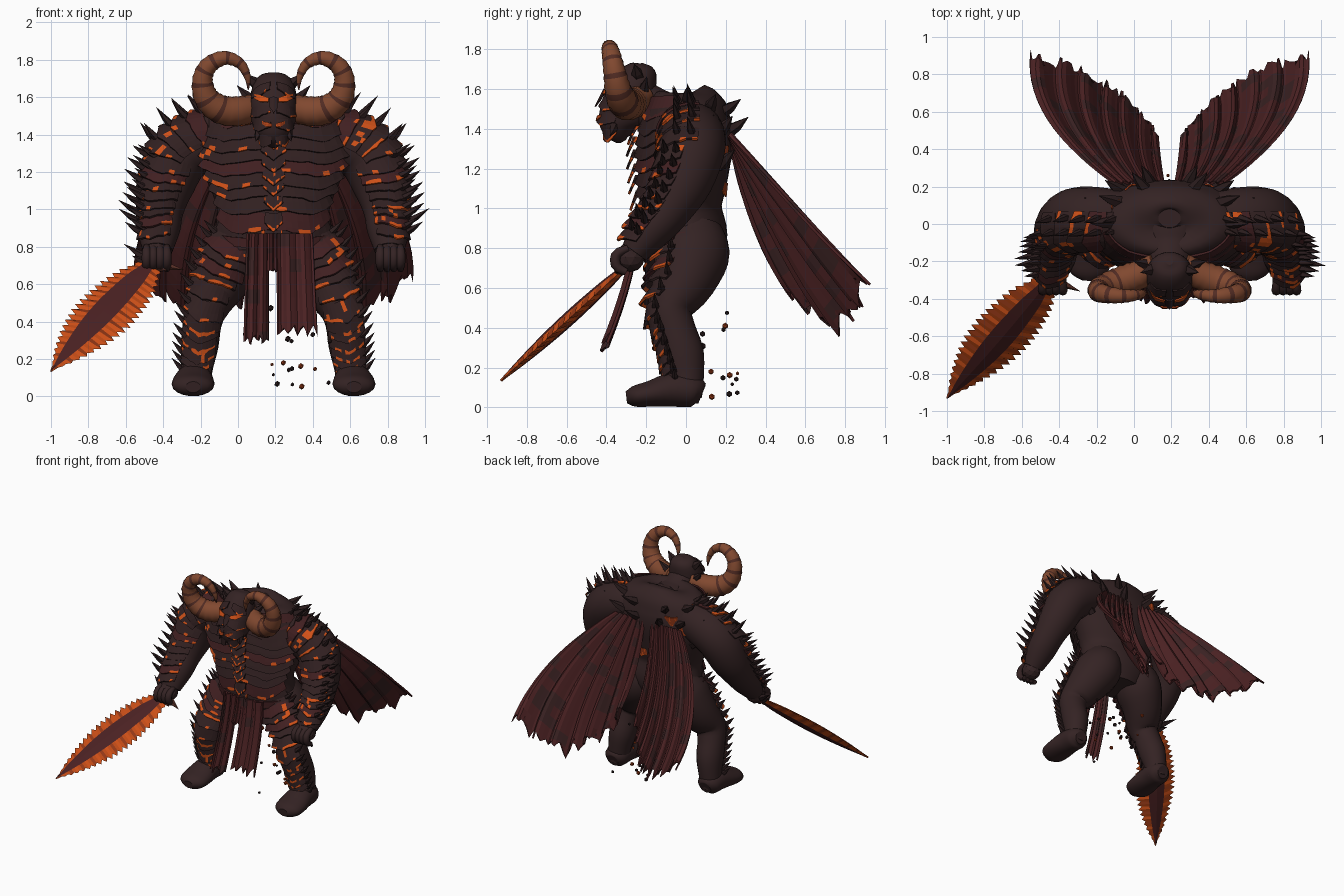
import bpy, bmesh, math, random
from mathutils import Vector, Matrix

rng = random.Random(4)
if "Cube" in bpy.data.objects:
    bpy.data.objects.remove(bpy.data.objects["Cube"])

COLOURS = {
    "hide": (.034, .0165, .017), "armour": (.031, .0145, .015), "spike_black": (.024, .012, .0125),
    "maroon": (.052, .014, .015), "cloth_red": (.07, .0155, .0165), "cloth_dark": (.043, .016, .0165),
    "horn_tan": (.22, .066, .029), "horn_brown": (.085, .025, .017),
    "lava": (.62, .08, .009), "lava_dark": (.30, .04, .008)}
MATS, IDX = [], {}
for key, rgb in COLOURS.items():
    m = bpy.data.materials.new(key)
    m.use_nodes = True
    m.diffuse_color = (*rgb, 1)
    m.node_tree.nodes["Principled BSDF"].inputs["Base Color"].default_value = (*rgb, 1)
    IDX[key] = len(MATS)
    MATS.append(m)

C = .19  # body centre line


def finish(bm, name, thick=0):
    if not thick:
        bmesh.ops.recalc_face_normals(bm, faces=bm.faces)
    me = bpy.data.meshes.new(name)
    bm.to_mesh(me)
    bm.free()
    for m in MATS:
        me.materials.append(m)
    ob = bpy.data.objects.new(name, me)
    bpy.context.collection.objects.link(ob)
    if thick:
        mod = ob.modifiers.new("thickness", "SOLIDIFY")
        mod.thickness, mod.offset = thick, 0


def side_path(s, pts):
    return [(C + s * p[0], *p[1:]) for p in pts]


def spline(pts, t):
    x = min(max(t, 0), 1) * (len(pts) - 1)
    i = min(int(x), len(pts) - 2)
    f = x - i
    q = [pts[min(max(i + k, 0), len(pts) - 1)] for k in (-1, 0, 1, 2)]
    return [b + .5 * f * (c - a + f * (2*a - 5*b + 4*c - d + f * (3*(b - c) + d - a))) for a, b, c, d in zip(*q)]


def frame(pts, t, ref):
    x, y, z, *r = spline(pts, t)
    T = (Vector(spline(pts, t + .01)[:3]) - Vector(spline(pts, t - .01)[:3])).normalized()
    U = (ref - T * ref.dot(T)).normalized()
    return Vector((x, y, z)), U, T.cross(U), T, max(r[0], .002), max(r[-1], .002)


def skin(bm, rings, mat, smooth=True):
    vs = [[bm.verts.new(c) for c in ring] for ring in rings]
    n = len(vs[0])
    for i in range(len(vs) - 1):
        for j in range(n):
            k = (j + 1) % n
            f = bm.faces.new((vs[i][j], vs[i][k], vs[i+1][k], vs[i+1][j]))
            f.smooth = smooth
            f.material_index = IDX[mat(i, j) if callable(mat) else mat]
    for cap in (vs[0], vs[-1]):
        bm.faces.new(cap).material_index = IDX[mat(0, 0) if callable(mat) else mat]


def tube(bm, pts, mat, ref, n=20, sides=18, ridge=0):
    rings = []
    for i in range(n + 1):
        p, U, V, T, a, b = frame(pts, i / n, ref)
        g = 1 + ridge * (i % 2)
        rings.append([p + U * a * g * math.cos(w) + V * b * g * math.sin(w)
                      for w in (math.tau * j / sides for j in range(sides))])
    skin(bm, rings, mat)


def spike(bm, p, d, length, r, mat="spike_black"):
    d = Vector(d).normalized()
    bend = Vector((0, 0, length * .12))
    side = d.orthogonal().normalized()
    up = d.cross(side)
    skin(bm, [[p + d * length * t + bend * t * t + (side * math.cos(w) + up * math.sin(w)) * r * k
               for w in (math.tau * j / 5 for j in range(5))]
              for t, k in ((-.2, 1), (.4, .7), (1, .03))], mat, False)


def plate(bm, pts, t, ref, phi, span, h, mat, flare=.13, lift=1.0, dip=.6, skew=0, glow=.2):
    """Curved armour plate wrapped round a path; its thin, uneven lower rim may glow."""
    p, U, V, T, a, b = frame(pts, t, ref)
    grid, cols = [], 12
    for v in (0, .5, .82, 1):
        row = []
        for j in range(cols + 1):
            u = 2 * j / cols - 1
            w = math.radians(phi + u * span)
            d = U * a * math.cos(w) + V * b * math.sin(w)
            rag = rng.uniform(-.06, .06) if v else 0
            row.append(bm.verts.new(p + d * (lift + flare * v - .06 * abs(u)) +
                                    T * h * (v - .5 + rag + dip * (1 - abs(u)) * v + skew * u)))
        grid.append(row)
    hot = False
    for i in range(3):
        for j in range(cols):
            f = bm.faces.new((grid[i][j], grid[i][j+1], grid[i+1][j+1], grid[i+1][j]))
            hot = rng.random() < ((.6 if hot else glow) if i == 2 else glow * .15)
            f.material_index = IDX["lava" if hot else mat]


def surface_point(pts, t, ref, phi):
    p, U, V, T, a, b = frame(pts, t, ref)
    w = math.radians(phi)
    d = U * a * math.cos(w) + V * b * math.sin(w)
    return p + d, d.normalized()


X, F, Y = Vector((1, 0, 0)), Vector((0, -1, 0)), Vector((0, 1, 0))

# Torso with chest plates, sternum scales, back patches and back spikes
torso = [(C, .03, 1.585, .06, .05), (C, .03, 1.565, .27, .17), (C, .01, 1.46, .39, .22), (C, 0, 1.32, .42, .235),
         (C, -.01, 1.16, .36, .22), (C, -.02, 1.0, .30, .20), (C, .01, .84, .31, .20), (C, .02, .70, .20, .14)]
bm = bmesh.new()
tube(bm, torso, "hide", X, 28, 32)
finish(bm, "torso")
bm = bmesh.new()
for k in range(10):
    t = .25 + k * .06
    for s in (-1, 1):
        plate(bm, torso, t, X, 90 - s * 36, 36, .085, "maroon" if k % 4 == 0 else "armour", skew=s * .25, glow=.1)
    plate(bm, torso, t, X, 90, 8, .05, "armour", lift=1.12, dip=1, glow=.5)
finish(bm, "chest_plates", .012)
bm = bmesh.new()
for t, phi in ((.3, 240), (.44, 300), (.38, 225), (.6, 282), (.2, 205), (.55, 235)):
    plate(bm, torso, t, X, phi, 8, .045, "lava_dark", flare=0, lift=1.035, glow=.7)
finish(bm, "back_cracks", .008)
bm = bmesh.new()
for t, offs in ((.2, (25, 60, 95)), (.34, (15, 40, 62)), (.5, (35, 60))):
    for off in offs:
        for s in (-1, 1):
            p, d = surface_point(torso, t, X, 270 + s * off)
            spike(bm, p, d + Vector((0, 0, .6)), .11, .036)
finish(bm, "back_spikes")

# Arms, shoulder plates, outer spikes and fists
ARM = [(.20, .03, 1.40, .14, .13), (.36, .03, 1.37, .165, .16), (.50, .03, 1.29, .165, .165),
       (.57, -.01, 1.14, .145, .15), (.605, -.09, 1.0, .12, .125), (.615, -.18, .89, .105, .115),
       (.62, -.26, .78, .07, .08)]
for s, label in ((1, "left"), (-1, "right")):
    arm = side_path(s, ARM)
    bm = bmesh.new()
    tube(bm, arm, "hide", F, 24, 20)
    fist = Vector((C + s * .625, -.28, .755))
    bmesh.ops.create_icosphere(bm, subdivisions=2, radius=.075, matrix=Matrix.Translation(fist))
    for k in range(4):
        dx = (k - 1.5) * .036
        tube(bm, [(fist.x + dx, -.29, .80, .018), (fist.x + dx, -.35, .77, .025), (fist.x + dx, -.35, .71, .025),
                  (fist.x + dx, -.30, .68, .018)], "hide", X, 8, 8)
    finish(bm, label + "_arm")
    plates, spikes = bmesh.new(), bmesh.new()
    for k in range(13):
        t = .08 + k * .067
        off = 46 if t < .4 else 22
        plate(plates, arm, t, F, -s * off, 56, .085, "maroon" if k % 5 == 1 else "armour", flare=.15, glow=.2)
        for extra in (18, 44):
            p, d = surface_point(arm, t, F, -s * (off + extra))
            spike(spikes, p, (s * (1 - .5 * (t < .4)), -.15, .5), rng.uniform(.09, .13), .024)
    finish(plates, label + "_arm_plates", .012)
    finish(spikes, label + "_arm_spikes")

# Legs, feet, shin plates and outer spikes
LEG = [(.15, .03, .90, .14, .15), (.20, .03, .78, .18, .19), (.28, -.01, .64, .16, .16), (.35, -.08, .50, .125, .115),
       (.38, -.06, .40, .105, .105), (.395, -.02, .27, .10, .11), (.41, .0, .15, .085, .09), (.42, .0, .05, .08, .08)]
FOOT = [(.42, .08, .065, .05, .05), (.42, .04, .08, .09, .08), (.425, -.06, .09, .10, .088),
        (.43, -.18, .068, .115, .066), (.43, -.26, .055, .10, .053), (.43, -.30, .05, .04, .03)]
for s, label in ((1, "left"), (-1, "right")):
    leg = side_path(s, LEG)
    bm = bmesh.new()
    tube(bm, leg, "hide", X, 24, 20)
    tube(bm, side_path(s, FOOT), "hide", X, 16, 18)
    finish(bm, label + "_leg")
    plates, spikes = bmesh.new(), bmesh.new()
    for k in range(14):
        t = .1 + k * .06
        plate(plates, leg, t, X, 90 - s * 4, 54, .075, "maroon" if k < 5 and k % 2 else "armour", flare=.2, glow=.17)
        p, d = surface_point(leg, t, X, 90 - s * 52)
        spike(spikes, p, (s * .8, -.1, .7), .09, .022)
    finish(plates, label + "_leg_plates", .012)
    finish(spikes, label + "_leg_spikes")

# Head with brows, eyes, jaw plates, mouth cracks and crest spikes
head = [(C, -.20, 1.725, .02, .02), (C, -.21, 1.70, .085, .07), (C, -.25, 1.63, .12, .11),
        (C, -.29, 1.53, .125, .13), (C, -.33, 1.43, .105, .11), (C, -.32, 1.36, .05, .06), (C, -.31, 1.34, .01, .01)]
bm = bmesh.new()
tube(bm, head, "hide", X, 20, 20)
tube(bm, [(C, -.24, 1.56, .10, .10), (C, -.13, 1.47, .15, .13), (C, 0, 1.42, .2, .16)], "hide", X, 10, 18)
finish(bm, "head")
bm = bmesh.new()
for s in (-1, 1):
    plate(bm, head, .38, X, 90 - s * 34, 26, .045, "armour", lift=1.04, skew=-s * .3, glow=.1)
    plate(bm, head, .46, X, 90 - s * 30, 19, .024, "lava", flare=.02, lift=1.12, skew=s * .8, glow=1)
    for t in (.56, .65, .74):
        plate(bm, head, t, X, 90 - s * 42, 34, .045, "armour", flare=.06, lift=1.02, skew=s * .2, glow=.15)
    plate(bm, head, .66, X, 90 - s * 18, 13, .016, "lava_dark", flare=.01, lift=1.12, skew=s * .6, glow=.6)
plate(bm, head, .52, X, 90, 9, .06, "armour", flare=.04, lift=1.08, glow=0)
finish(bm, "face_plates", .008)
bm = bmesh.new()
for s in (-1, 1):
    spike(bm, Vector((C + s * .08, -.24, 1.66)), (s * .75, -.2, .55), .095, .04)
    spike(bm, Vector((C + s * .115, -.22, 1.58)), (s * .7, .2, .6), .11, .035)
    spike(bm, Vector((C + s * .08, -.36, 1.41)), (s * .2, -.3, -.7), .06, .025)
finish(bm, "head_spikes")

# Curled horns with dark growth bands
HORN = [(.07, -.21, 1.57, .055), (.16, -.27, 1.53, .075), (.27, -.31, 1.53, .076), (.355, -.34, 1.59, .066),
        (.38, -.36, 1.69, .054), (.345, -.375, 1.77, .046), (.26, -.385, 1.81, .037), (.18, -.38, 1.78, .028),
        (.14, -.37, 1.71, .018), (.135, -.36, 1.64, .003)]
for s, label in ((1, "left"), (-1, "right")):
    bm = bmesh.new()
    tube(bm, side_path(s, HORN), lambda i, j: "horn_brown" if i % 4 == 3 and i > 10 or i > 42 else "horn_tan",
         Y, 46, 14, .07)
    finish(bm, label + "_horn")


def cloth(name, surf, cols, rows, jag):
    """Cloth sheet with a ragged hem and blocky worn patches."""
    bm = bmesh.new()
    tears = [jag * (k % 3) / 2 + rng.uniform(0, jag) for k in range(cols + 1)]
    grid = [[bm.verts.new(surf(j / cols, i / rows * (1 - (tears[j] if i == rows else 0))))
             for j in range(cols + 1)] for i in range(rows + 1)]
    worn = {(i, j) for i in range(rows) for j in range(cols) if rng.random() < .2}
    for i in range(rows):
        for j in range(cols):
            f = bm.faces.new((grid[i][j], grid[i][j+1], grid[i+1][j+1], grid[i+1][j]))
            f.material_index = IDX["cloth_dark" if (i, j // 4) in worn else "cloth_red"]
    finish(bm, name, .014)


# Split cape that sweeps back and outward
for s, label in ((1, "left"), (-1, "right")):
    def cape(u, v):
        top = Vector((.03 + .27 * u, .22, 1.37))
        hem = (Vector((.06, .48, .70)) * (1 - u) * (1 - 2 * u) + Vector((.33, .77, .40)) * 4 * u * (1 - u)
               + Vector((.75, .94, .64)) * u * (2 * u - 1))
        p = top.lerp(hem, v)
        arch = 4 * v * (1 - v)
        fold = math.sin(u * 42) * .028 * min(1, v + .3) + math.sin(u * 17 + v * 2) * .018 * v
        sag = arch * (1 - u)
        p += Vector((.14 * u * arch + fold * .3, fold * .6 - .04 * sag, fold - .06 * sag))
        return Vector((C + s * p.x, p.y, p.z))
    cloth(label + "_cape", cape, 48, 14, .06)

# Hanging front cloth strips and belt
for name, x0, x1, low in (("right", .05, .165, .27), ("middle", .165, .215, .66), ("left", .21, .40, .32)):
    def strip(u, v):
        x = x0 + (x1 - x0) * u
        return Vector((x + (x - C) * .12 * v, -.255 - .16 * v ** 1.5 * (.87 - low) / .58 + .014 * math.sin(u * 15),
                       .87 - (.87 - low) * v))
    cloth(name + "_front_cloth", strip, 12, 8, .06)
bm = bmesh.new()
plate(bm, torso, .84, X, 90, 88, .05, "maroon", flare=.03, lift=1.1, dip=.1, glow=.04)
finish(bm, "belt", .03)

# Sword with a dark core and glowing serrated edges
base, tip = Vector((-.47, -.31, .70)), Vector((-1, -.93, .135))
axis = (tip - base).normalized()
wide = Vector((-.85, .39, .36))
wide = (wide - axis * wide.dot(axis)).normalized()
flat = axis.cross(wide)
BLADE = [(.06, 0), (.11, 0), (.135, 0), (.145, 0), (.135, 0), (.105, 0), (.06, 0), (.004, 0)]
rings = []
for i in range(45):
    t = i / 44
    w = spline(BLADE, t)[0]
    edge = w * (1.22 if i % 2 else .95)
    th = .006 + .2 * w
    p = base.lerp(tip, t)
    rings.append([p + wide * a + flat * b for a, b in (
        (edge, 0), (w * .48, th * .75), (0, th), (-w * .48, th * .75),
        (-edge, 0), (-w * .48, -th * .75), (0, -th), (w * .48, -th * .75))])
bm = bmesh.new()
skin(bm, rings, lambda i, j: "cloth_red" if j in (1, 2, 5, 6) else ("lava_dark" if i % 4 == 2 else "lava"), False)
finish(bm, "sword_blade")
bm = bmesh.new()
grip = base - axis * .13
tube(bm, [(*grip, .025), (*base.lerp(grip, .5), .028), (*base, .035)], "horn_brown", X, 6, 10)
for side, mat in ((1, "spike_black"), (-1, "horn_brown")):
    for reach in (.19, .11):
        spike(bm, base + axis * (.1 - reach) * .4, wide * side + axis * (.17 - reach), reach, .035, mat)
finish(bm, "sword_grip")

# Falling embers
bm = bmesh.new()
for k in range(26):
    spot = Matrix.Translation((rng.gauss(.25, .15), rng.uniform(-.2, .26), rng.uniform(.05, .48)))
    new = bmesh.ops.create_icosphere(bm, subdivisions=1, radius=rng.uniform(.008, .018), matrix=spot)
    for f in {f for v in new["verts"] for f in v.link_faces}:
        f.material_index = IDX["lava_dark" if k % 4 == 0 else "spike_black"]
finish(bm, "embers")
